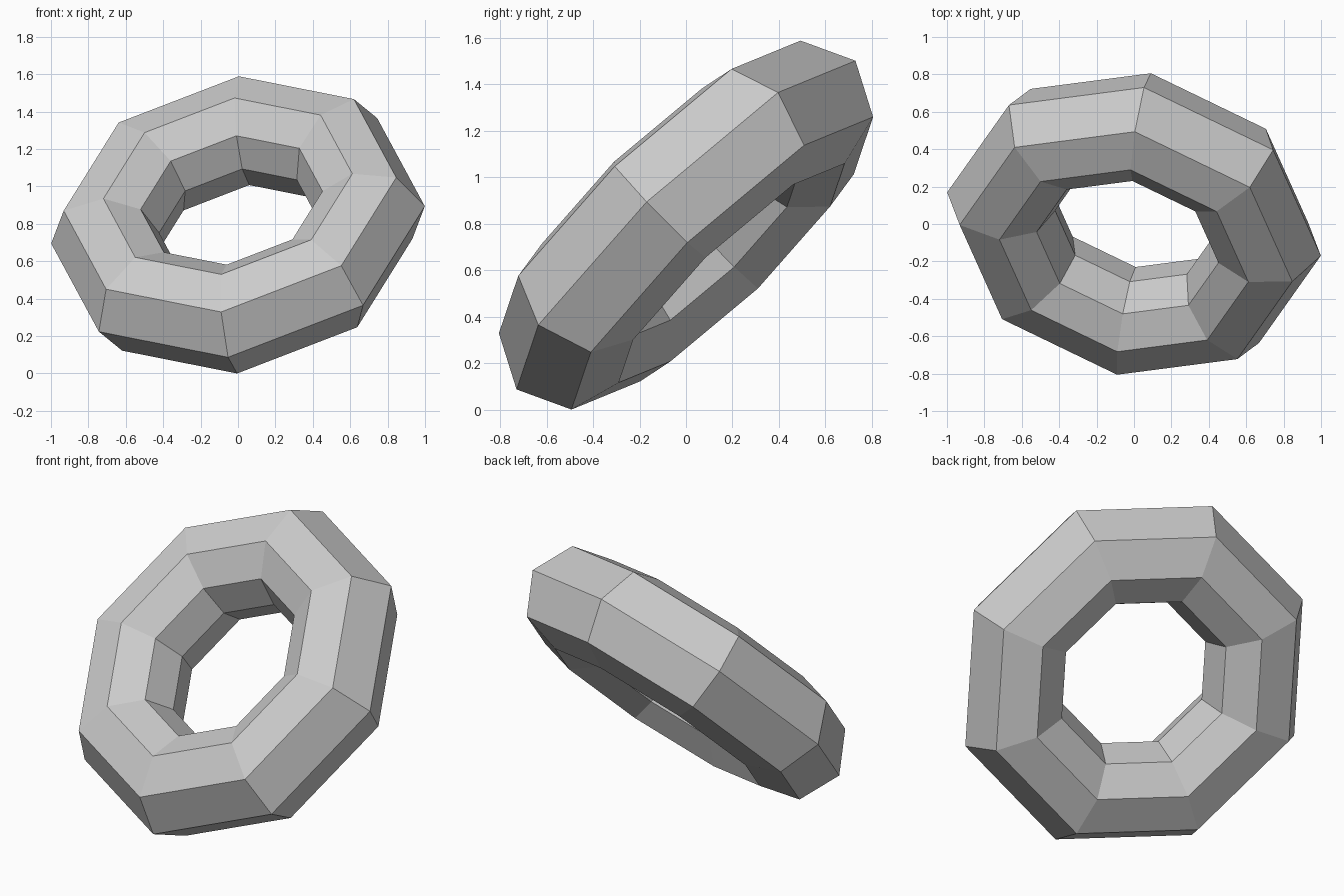
import bpy, bmesh, math
from mathutils import Vector, Matrix

cube = bpy.data.objects.get("Cube")
if cube:
    bpy.data.objects.remove(cube, do_unlink=True)

# Plain grey material
grey = bpy.data.materials.new("light_grey")
grey.use_nodes = True
colour = (0.6, 0.6, 0.6, 1)
grey.diffuse_color = colour
grey.node_tree.nodes["Principled BSDF"].inputs["Base Color"].default_value = colour

SEGMENTS, SIDES = 8, 8
MAJOR, MINOR = 0.724, 0.294
SPREAD = 1.17  # pushes the section's corners toward the hole


def section_point(i):
    """Corner of the tube section as (radius, height along axis)."""
    half = math.pi * i / SIDES
    a = 2 * math.atan2(SPREAD * math.sin(half), math.cos(half))
    return MAJOR + MINOR * math.cos(a), MINOR * math.sin(a)


# Tilted frame: one ring corner, and the ring's axis
axis = Vector((-0.186, -0.677, 0.712)).normalized()
side = Vector((1.0, -0.17, 0.1))
side = (side - axis * side.dot(axis)).normalized()
frame = Matrix((side, axis.cross(side), axis)).transposed()

# Faceted ring: sections swept round the axis
bm = bmesh.new()
rings = []
for s in range(SEGMENTS):
    t = math.tau * s / SEGMENTS
    ring = []
    for i in range(SIDES):
        r, h = section_point(i)
        ring.append(bm.verts.new(frame @ Vector((r * math.cos(t), r * math.sin(t), h))))
    rings.append(ring)
for s in range(SEGMENTS):
    a, b = rings[s], rings[(s + 1) % SEGMENTS]
    for i in range(SIDES):
        j = (i + 1) % SIDES
        bm.faces.new((a[i], b[i], b[j], a[j]))
bmesh.ops.recalc_face_normals(bm, faces=bm.faces)

# Rest the ring on the ground
low = min(v.co.z for v in bm.verts)
bmesh.ops.translate(bm, verts=bm.verts, vec=(0, 0, -low))

mesh = bpy.data.meshes.new("faceted_ring")
bm.to_mesh(mesh)
bm.free()
mesh.materials.append(grey)
bpy.context.collection.objects.link(bpy.data.objects.new("faceted_ring", mesh))
